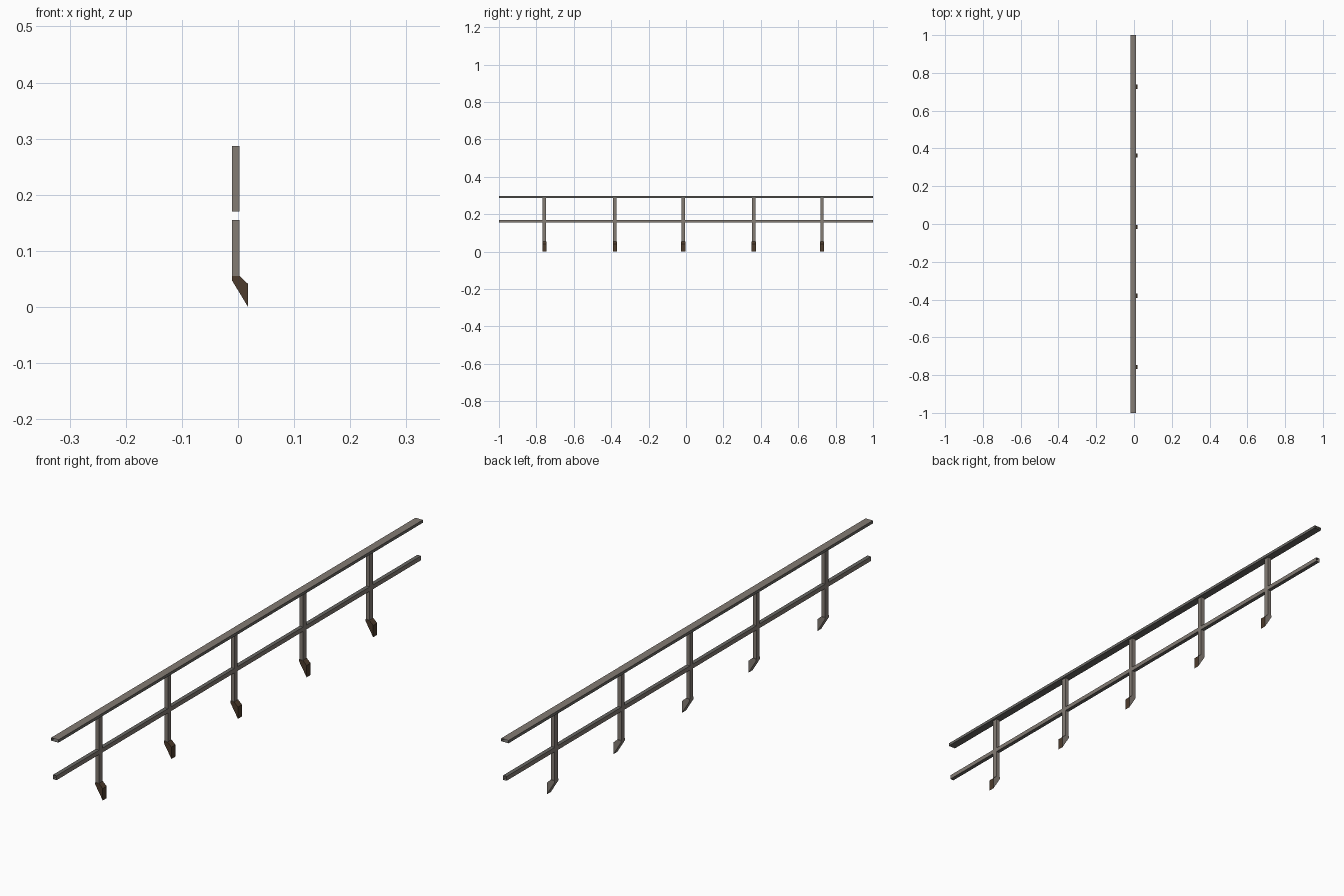
import bpy, bmesh
from mathutils import Vector

if "Cube" in bpy.data.objects:
    bpy.data.objects.remove(bpy.data.objects["Cube"])


def material(name, rgb):
    m = bpy.data.materials.new(name)
    m.diffuse_color = (*rgb, 1.0)
    m.use_nodes = True
    m.node_tree.nodes["Principled BSDF"].inputs["Base Color"].default_value = m.diffuse_color
    return m


metal = material("weathered metal", (0.23, 0.20, 0.175))
grey = material("dark grey metal", (0.14, 0.135, 0.125))
rust = material("dark rust", (0.075, 0.045, 0.026))


def prism(name, profile, y0, y1, mats, caps=True, skip=(), rule=None):
    """Extrude an xz profile along y; skip lists side edges left open."""
    bm = bmesh.new()
    a = [bm.verts.new((x, y0, z)) for x, z in profile]
    b = [bm.verts.new((x, y1, z)) for x, z in profile]
    n = len(profile)
    for i in range(n):
        if i not in skip:
            j = (i + 1) % n
            bm.faces.new((a[i], b[i], b[j], a[j]))
    if caps:
        bm.faces.new(a)
        bm.faces.new(b[::-1])
    # profiles run counter-clockwise seen from the front
    bm.normal_update()
    if rule:
        for f in bm.faces:
            f.material_index = rule(f.normal)
    me = bpy.data.meshes.new(name)
    bm.to_mesh(me)
    bm.free()
    for m in mats:
        me.materials.append(m)
    ob = bpy.data.objects.new(name, me)
    bpy.context.collection.objects.link(ob)
    return ob


def rect(x0, x1, z0, z1):
    return [(x0, z0), (x1, z0), (x1, z1), (x0, z1)]


# Rails: hollow, open at both ends
prism("top_rail", rect(-0.018, 0.010, 0.287, 0.297), -1, 1, [metal, grey],
      caps=False, rule=lambda n: 0 if n.z > 0.5 else 1)
prism("middle_rail", rect(-0.011, 0.003, 0.155, 0.170), -1, 1, [metal, grey],
      caps=False, rule=lambda n: 0 if abs(n.z) < 0.5 else 1)

# Posts in two lengths, each with an angled foot
foot = [(-0.011, 0.048), (0.018, 0.0), (0.018, 0.041), (0.003, 0.055), (-0.011, 0.055)]
for k, y in enumerate((-0.757, -0.380, -0.015, 0.362, 0.727), 1):
    h = 0.009
    prism(f"upper_post_{k}", rect(-0.011, 0.003, 0.170, 0.287), y - h, y + h,
          [metal], skip=(0, 2))
    prism(f"lower_post_{k}", rect(-0.011, 0.003, 0.055, 0.155), y - h, y + h,
          [metal], skip=(0, 2))
    # rusty on the wall end and front side, plain elsewhere
    prism(f"foot_{k}", foot, y - 0.011, y + 0.011, [metal, rust],
          rule=lambda n: 1 if n.x > 0.4 or n.y < -0.5 else 0)
